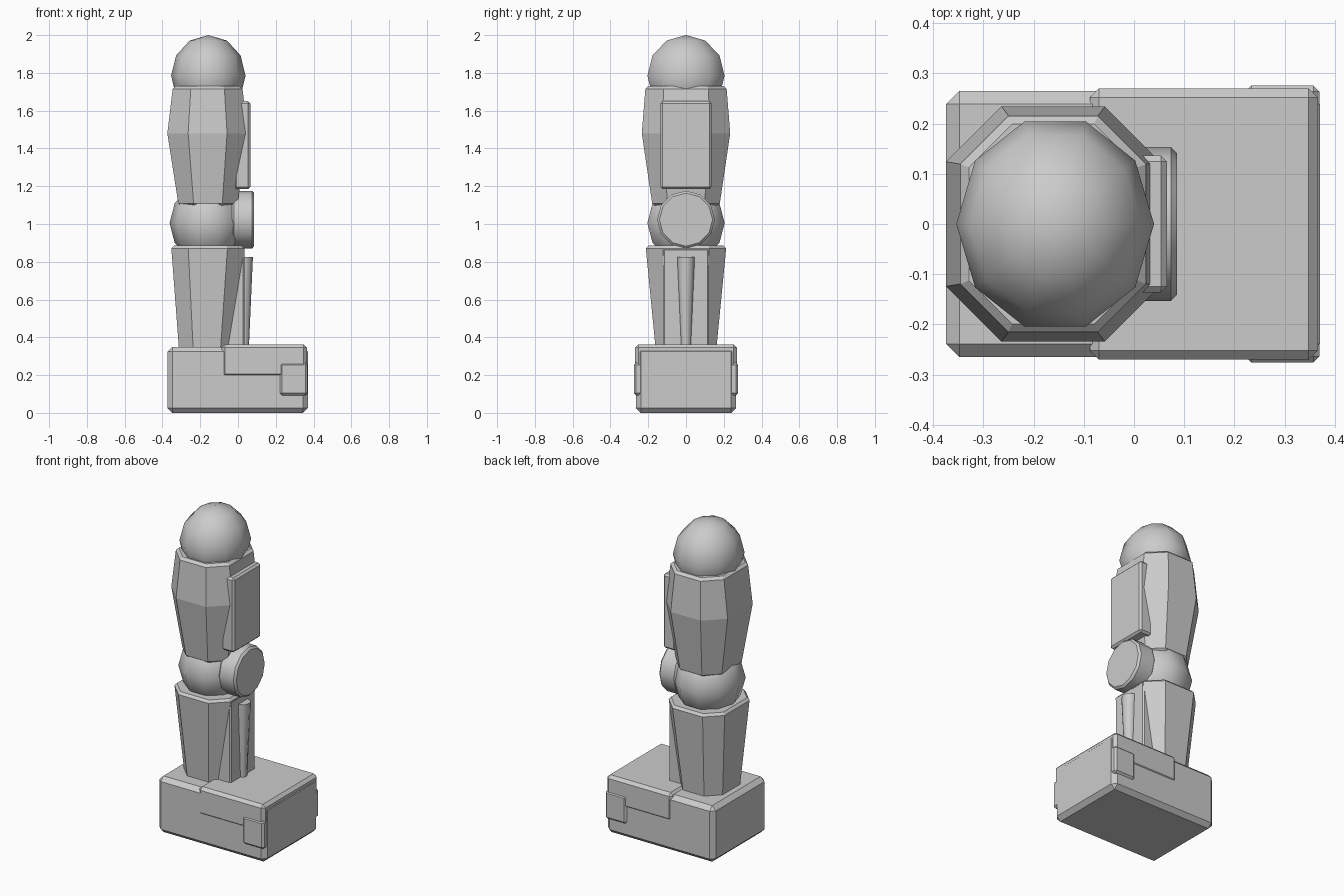
import bpy, bmesh, math
from mathutils import Matrix

if "Cube" in bpy.data.objects:
    bpy.data.objects.remove(bpy.data.objects["Cube"])


def finish(name, bm, bevel=0.0, smooth=None):
    bmesh.ops.recalc_face_normals(bm, faces=bm.faces)
    me = bpy.data.meshes.new(name)
    bm.to_mesh(me)
    bm.free()
    ob = bpy.data.objects.new(name, me)
    bpy.context.collection.objects.link(ob)
    if bevel:
        mod = ob.modifiers.new("Bevel", 'BEVEL')
        mod.width = bevel
        mod.segments = 1
        mod.limit_method = 'ANGLE'
        mod.angle_limit = math.radians(50)
    if smooth:
        bpy.ops.object.select_all(action='DESELECT')
        ob.select_set(True)
        bpy.context.view_layer.objects.active = ob
        bpy.ops.object.shade_smooth_by_angle(angle=math.radians(smooth))
    return ob


def box(name, x0, x1, hy, z0, z1, bevel):
    bm = bmesh.new()
    size = Matrix.Diagonal((x1 - x0, 2 * hy, z1 - z0, 1))
    place = Matrix.Translation(((x0 + x1) / 2, 0, (z0 + z1) / 2))
    bmesh.ops.create_cube(bm, size=1, matrix=place @ size)
    return finish(name, bm, bevel)


def ball(name, cx, cz, rx, ry, rz):
    bm = bmesh.new()
    m = (Matrix.Translation((cx, 0, cz)) @ Matrix.Diagonal((rx, ry, rz, 1))
         @ Matrix.Rotation(math.pi / 2, 4, 'Z'))
    bmesh.ops.create_uvsphere(bm, u_segments=10, v_segments=6, radius=1, matrix=m)
    return finish(name, bm, smooth=60)


def octagon_loft(name, sections, bevel):
    """Each section is z, x0, x1, half depth, corner cut."""
    bm = bmesh.new()
    rings = []
    for z, x0, x1, h, c in sections:
        pts = [(x0 + c, -h), (x1 - c, -h), (x1, -h + c), (x1, h - c),
               (x1 - c, h), (x0 + c, h), (x0, h - c), (x0, -h + c)]
        rings.append([bm.verts.new((x, y, z)) for x, y in pts])
    for a, b in zip(rings, rings[1:]):
        for i in range(8):
            j = (i + 1) % 8
            bm.faces.new((a[i], a[j], b[j], b[i]))
    bm.faces.new(rings[0][::-1])
    bm.faces.new(rings[-1])
    return finish(name, bm, bevel)


# Ball joints
ball("hip_ball", -0.157, 1.785, 0.197, 0.215, 0.215)
ball("knee_ball", -0.162, 1.005, 0.20, 0.215, 0.21)

# Thigh with outer armour panel
octagon_loft("thigh", [(1.095, -0.314, -0.004, 0.177, 0.08),
                       (1.48, -0.374, 0.052, 0.234, 0.11),
                       (1.73, -0.344, 0.022, 0.214, 0.095)], 0.015)
box("thigh_panel", -0.02, 0.066, 0.136, 1.185, 1.65, 0.012)

# Knee cap disc facing outward
bm = bmesh.new()
bmesh.ops.create_cone(bm, cap_ends=True, segments=12, radius1=0.153, radius2=0.153, depth=0.12,
                      matrix=Matrix.Translation((0.026, 0, 1.023)) @ Matrix.Rotation(math.pi / 2, 4, 'Y'))
finish("knee_cap", bm, 0.012, 40)

# Shin with outer plate and tapered rod
octagon_loft("shin", [(0.33, -0.312, -0.018, 0.160, 0.075),
                      (0.885, -0.354, 0.035, 0.214, 0.09)], 0.015)
box("shin_plate", -0.10, 0.035, 0.123, 0.33, 0.87, 0.008)
bm = bmesh.new()
bmesh.ops.create_cone(bm, cap_ends=True, segments=8, radius1=0.026, radius2=0.048, depth=0.495,
                      matrix=Matrix.Translation((0.031, 0, 0.5775)))
finish("shin_rod", bm, smooth=50)

# Foot with toe cover and side guards
box("foot", -0.374, 0.370, 0.265, 0.0, 0.350, 0.026)
box("toe_cover", -0.088, 0.366, 0.270, 0.188, 0.363, 0.018)
box("toe_side_guard", 0.222, 0.369, 0.276, 0.092, 0.266, 0.012)
